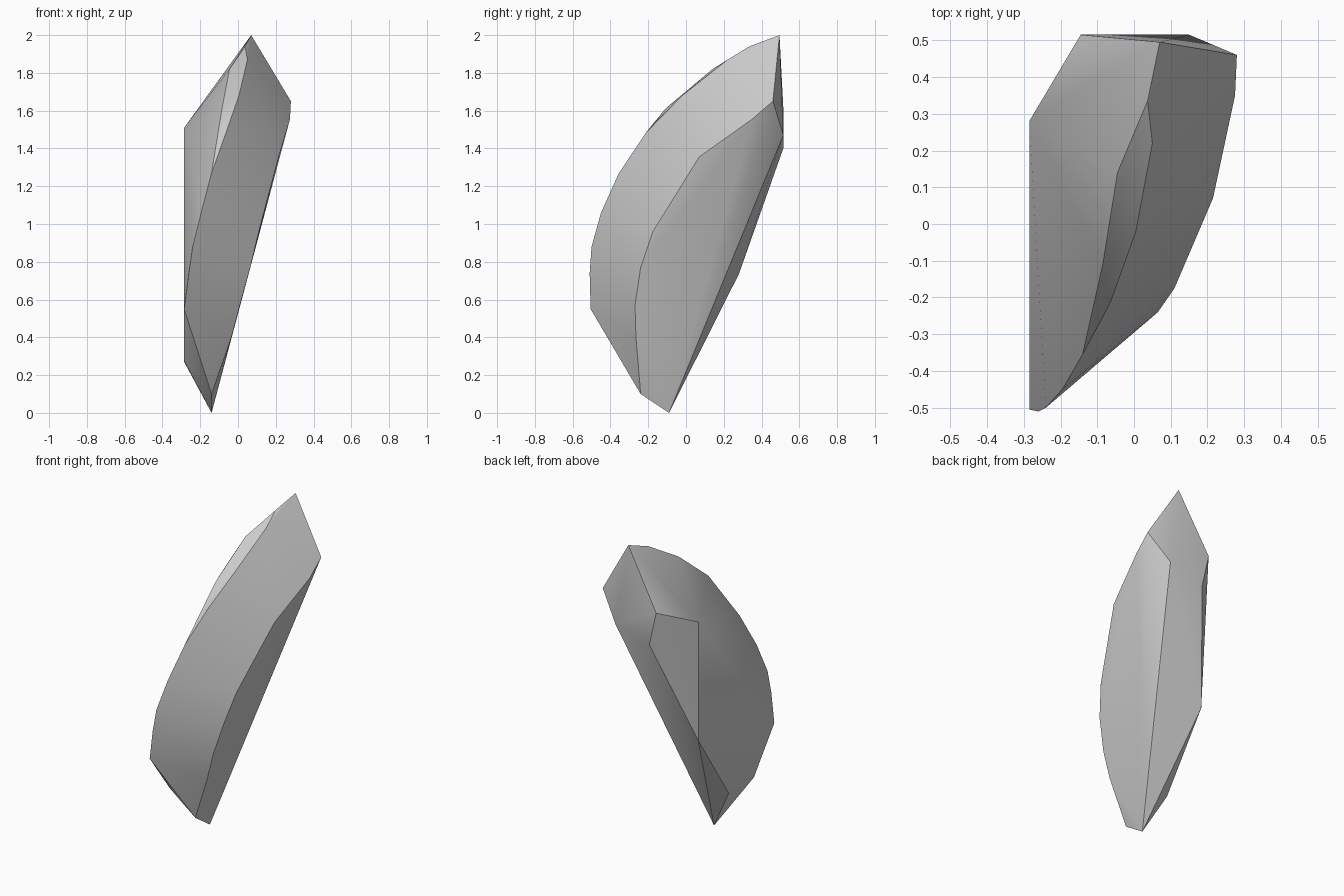
import bpy
import bmesh
import math

cube = bpy.data.objects.get("Cube")
if cube:
    bpy.data.objects.remove(cube, do_unlink=True)

# Stone colour
stone = bpy.data.materials.new("grey stone")
stone.use_nodes = True
GREY = (0.6, 0.6, 0.6, 1)
stone.diffuse_color = GREY
stone.node_tree.nodes["Principled BSDF"].inputs["Base Color"].default_value = GREY

# Curved front ridge, from the lower tip to the peak
front_ridge = [(-.285, -.505, .55), (-.26, -.51, .74), (-.24, -.5, .88), (-.195, -.45, 1.06),
               (-.14, -.355, 1.27), (-.065, -.215, 1.48), (.005, -.02, 1.68),
               (.05, .22, 1.87), (.037, .335, 1.94), (.07, .495, 2)]
# Chipped bevel beside the upper ridge
chip = [(-.085, -.11, 1.61), (-.045, .14, 1.82)]
# Curved edge of the left side
left_ridge = [(-.14, -.24, .1), (-.035, -.265, .4), (.01, -.27, .57), (.065, -.24, .77),
              (.11, -.175, .96), (.215, .07, 1.355), (.275, .35, 1.555), (.28, .46, 1.65)]
# Flat right side, back facet and bottom tip
right_side = [(-.285, -.295, .275), (-.285, -.035, .27), (-.285, .28, .735), (-.285, .28, 1.51)]
back_facet = [(-.145, .515, 1.62), (-.095, .515, 1.4), (.15, .515, 1.47)]
bottom_tip = [(-.14, -.09, 0)]

# Wrap the outlines in one faceted skin
bm = bmesh.new()
for outline in (front_ridge, chip, left_ridge, right_side, back_facet, bottom_tip):
    for point in outline:
        bm.verts.new(point)
hull = bmesh.ops.convex_hull(bm, input=bm.verts[:])
loose = [v for v in bm.verts if not v.link_faces]
bmesh.ops.delete(bm, geom=loose, context="VERTS")
bmesh.ops.recalc_face_normals(bm, faces=bm.faces[:])

mesh = bpy.data.meshes.new("rock_shard")
bm.to_mesh(mesh)
bm.free()
mesh.materials.append(stone)
shard = bpy.data.objects.new("rock_shard", mesh)
bpy.context.collection.objects.link(shard)

# Soft shading with crisp ridges
bpy.ops.object.select_all(action="DESELECT")
shard.select_set(True)
bpy.context.view_layer.objects.active = shard
bpy.ops.object.shade_smooth_by_angle(angle=math.radians(30))
